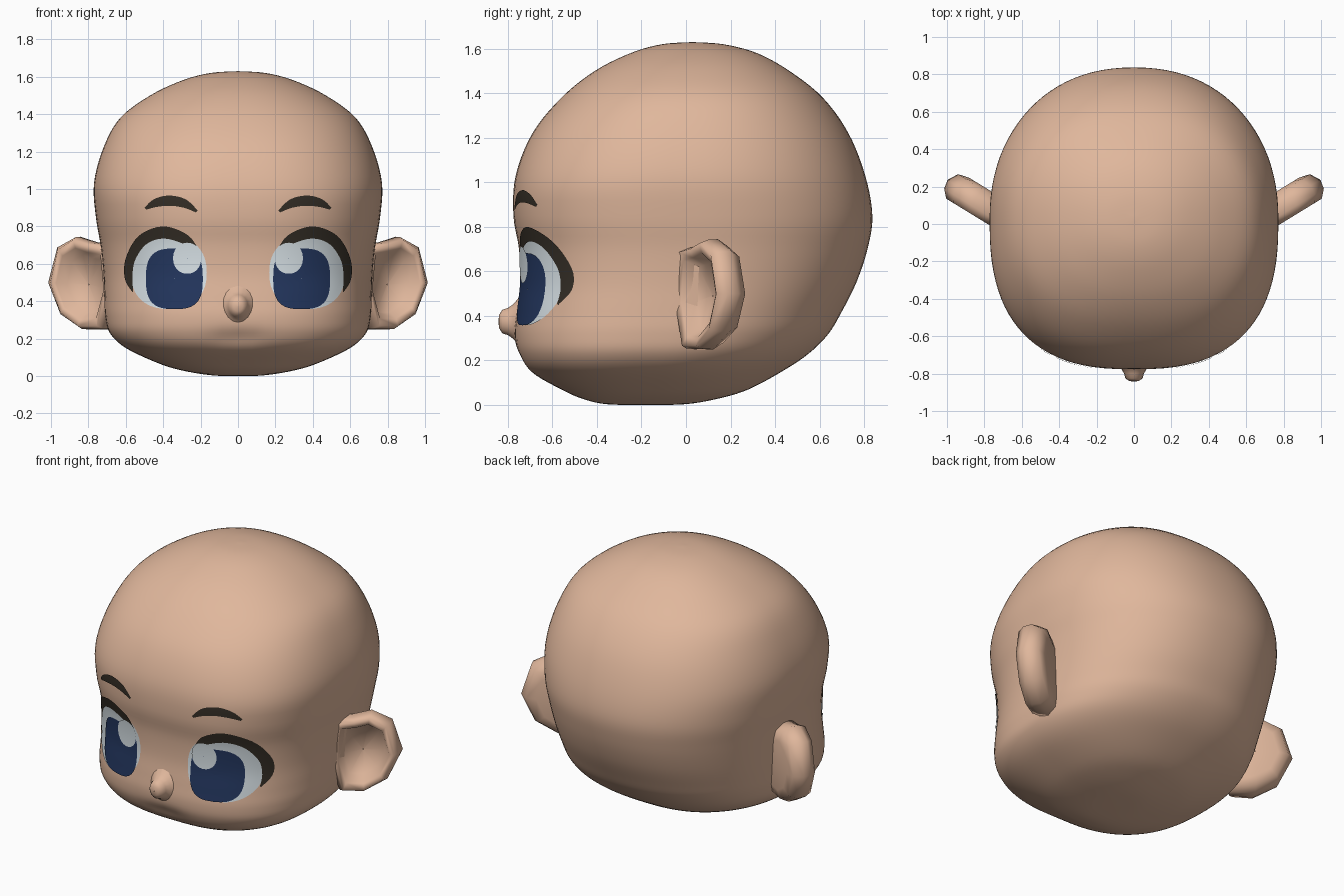
import bpy, bmesh, math
from mathutils import Vector

if "Cube" in bpy.data.objects:
    bpy.data.objects.remove(bpy.data.objects["Cube"])


def material(name, rgb):
    m = bpy.data.materials.new(name)
    lin = [((c / 255 + 0.055) / 1.055) ** 2.4 for c in rgb]
    m.diffuse_color = (*lin, 1)
    m.use_nodes = True
    m.node_tree.nodes["Principled BSDF"].inputs["Base Color"].default_value = m.diffuse_color
    return m


SKIN = material("skin", (224, 183, 156))
WHITE = material("eye white", (222, 232, 237))
NAVY = material("iris navy", (35, 54, 94))
DARK = material("lash dark", (52, 46, 38))


def make(name, verts, faces, mat, front=False):
    me = bpy.data.meshes.new(name)
    me.from_pydata(verts, [], faces)
    bm = bmesh.new()
    bm.from_mesh(me)
    bmesh.ops.recalc_face_normals(bm, faces=bm.faces)
    bm.normal_update()
    if front and sum(f.normal.y for f in bm.faces) > 0:
        bmesh.ops.reverse_faces(bm, faces=bm.faces)
    for f in bm.faces:
        f.smooth = True
    bm.to_mesh(me)
    bm.free()
    me.materials.append(mat)
    ob = bpy.data.objects.new(name, me)
    bpy.context.collection.objects.link(ob)
    return ob


def spline(pts, t):
    """Catmull-Rom through pts, t from 0 to len - 1."""
    i = min(int(t), len(pts) - 2)
    u = t - i
    a, b, c, d = [pts[max(0, min(len(pts) - 1, i + k))] for k in (-1, 0, 1, 2)]
    return [0.5 * (2 * q + (r - p) * u + (2 * p - 5 * q + 4 * r - s) * u * u
                   + (3 * q - p - 3 * r + s) * u ** 3) for p, q, r, s in zip(a, b, c, d)]


def stitch(rows, n, closed=True):
    return [(r * n + i, r * n + (i + 1) % n, (r + 1) * n + (i + 1) % n, (r + 1) * n + i)
            for r in range(rows - 1) for i in range(n if closed else n - 1)]


# Head profile: height, half width, front y, back y
PROFILE = [
    (0.0, 0.0, -0.18, -0.18), (0.004, 0.14, -0.36, 0.0), (0.03, 0.30, -0.47, 0.15),
    (0.07, 0.43, -0.56, 0.28), (0.15, 0.60, -0.70, 0.43), (0.23, 0.685, -0.755, 0.55),
    (0.32, 0.71, -0.77, 0.64), (0.42, 0.715, -0.76, 0.70), (0.55, 0.72, -0.745, 0.765),
    (0.70, 0.735, -0.75, 0.815), (0.85, 0.76, -0.775, 0.837), (1.03, 0.77, -0.765, 0.805),
    (1.22, 0.72, -0.69, 0.73), (1.38, 0.63, -0.56, 0.615), (1.50, 0.47, -0.41, 0.465),
    (1.58, 0.30, -0.25, 0.32), (1.62, 0.15, -0.11, 0.17), (1.63, 0.0, 0.03, 0.03)]


def front_power(z):
    return 2.6 - 0.45 * max(0, min(1, (z - 0.95) / 0.6))


def dent(x, z):
    """Shallow crease under the nose, between the cheeks."""
    return 0.02 * math.exp(-(x / 0.12) ** 2 - ((z - 0.2) / 0.05) ** 2)


def face_y(x, z):
    """Front surface of the head at x, z."""
    lo, hi = 0.0, len(PROFILE) - 1.0
    for _ in range(40):
        mid = (lo + hi) / 2
        if spline(PROFILE, mid)[0] < z:
            lo = mid
        else:
            hi = mid
    z, w, f, b = spline(PROFILE, lo)
    n = front_power(z)
    u = min(1, abs(x) / w)
    c = (f + b) / 2
    return c + (f - c) * (1 - u ** n) ** (1 / n) + dent(x, z)


# Head: lofted rounded sections
SIDES, SUB = 96, 5
verts, count = [], (len(PROFILE) - 1) * SUB + 1
for k in range(count):
    z, w, f, b = spline(PROFILE, k / SUB)
    w, c = max(w, 0), (f + b) / 2
    for i in range(SIDES):
        a = 2 * math.pi * i / SIDES
        ca, sa = math.cos(a), math.sin(a)
        n = front_power(z) if sa < 0 else 2.2
        x = w * math.copysign(abs(ca) ** (2 / n), ca)
        y = c + (b - c) * math.copysign(abs(sa) ** (2 / n), sa)
        verts.append((x, y + (dent(x, z) if sa < 0 else 0), max(z, 0)))
head = make("head", verts, stitch(count, SIDES), SKIN)
bm = bmesh.new()
bm.from_mesh(head.data)
bmesh.ops.remove_doubles(bm, verts=bm.verts, dist=0.0005)
bm.to_mesh(head.data)
bm.free()

# Nose: small flared knob
verts = []
for r, y in [(0.10, -0.745), (0.068, -0.775), (0.053, -0.80), (0.046, -0.825), (0.025, -0.84), (0.001, -0.842)]:
    for i in range(16):
        a = 2 * math.pi * i / 16
        verts.append((r * math.cos(a), y, 0.375 + 1.15 * r * math.sin(a)))
make("nose", verts, stitch(6, 16), SKIN)

# Ears: angled cups; outline as distance outward and height
EAR = [(-0.06, 0.70), (0.06, 0.715), (0.17, 0.745), (0.29, 0.69), (0.35, 0.50),
       (0.27, 0.33), (0.13, 0.25), (-0.02, 0.25), (-0.09, 0.45)]
# Rings: scale outward, scale in height, offset toward the front
RINGS = [(0.01, 0.01, -0.11), (0.6, 0.65, -0.11), (0.86, 0.88, -0.095), (1, 1, -0.04), (0.96, 0.99, 0.01),
         (0.80, 0.93, 0.05), (0.68, 0.76, 0.035), (0.55, 0.62, -0.03), (0.01, 0.01, -0.045)]
for side, label in ((1, "right"), (-1, "left")):
    verts = []
    for ks, kz, t in RINGS:
        for s, z in EAR:
            s = 0.12 + (s - 0.12) * ks
            verts.append((side * (0.72 + 0.85 * s + 0.52 * t), 0.02 + 0.52 * s - 0.85 * t, 0.49 + (z - 0.49) * kz))
    make("ear_" + label, verts, stitch(len(RINGS), len(EAR)), SKIN)


def disc(name, side, cx, cz, rx, rz, power, lift, mat):
    """Rounded plate laid on the face."""
    verts, n, rings = [], 40, 8
    for k in range(rings + 1):
        for i in range(n):
            a = 2 * math.pi * i / n
            q = max(k / rings, 0.01)
            ca, sa = math.cos(a), math.sin(a)
            x = cx + q * rx * math.copysign(abs(ca) ** (2 / power), ca)
            z = cz + q * rz * math.copysign(abs(sa) ** (2 / power), sa)
            verts.append((side * x, face_y(x, z) - lift, z))
    make(name, verts, stitch(rings + 1, n), mat, True)


def band(name, side, upper, lower, lift, mat):
    """Crescent plate between two curves, laid on the face."""
    verts, n, rows = [], 33, 5
    for r in range(rows):
        for i in range(n):
            t = i / (n - 1) * (len(upper) - 1)
            p, q = Vector(spline(upper, t)), Vector(spline(lower, t))
            x, z = p.lerp(q, r / (rows - 1))
            verts.append((side * x, face_y(x, z) - lift, z))
    make(name, verts, stitch(rows, n, False), mat, True)


LASH_TOP = [(0.21, 0.675), (0.27, 0.755), (0.40, 0.80), (0.53, 0.75), (0.60, 0.63), (0.605, 0.52), (0.565, 0.45)]
LASH_LOW = [(0.235, 0.665), (0.30, 0.71), (0.40, 0.735), (0.49, 0.705), (0.55, 0.62), (0.565, 0.53), (0.56, 0.455)]
BROW_TOP = [(0.215, 0.885), (0.28, 0.945), (0.37, 0.965), (0.45, 0.945), (0.50, 0.90)]
BROW_LOW = [(0.225, 0.875), (0.29, 0.90), (0.36, 0.91), (0.43, 0.905), (0.49, 0.89)]

# Eyes and brows
for side, label in ((1, "right"), (-1, "left")):
    disc("eye_white_" + label, side, 0.37, 0.553, 0.203, 0.195, 2.3, 0.005, WHITE)
    band("eyelash_" + label, side, LASH_TOP, LASH_LOW, 0.008, DARK)
    disc("iris_" + label, side, 0.34, 0.52, 0.152, 0.162, 2.9, 0.009, NAVY)
    disc("highlight_" + label, side, 0.272, 0.63, 0.075, 0.083, 2.1, 0.012, WHITE)
    band("eyebrow_" + label, side, BROW_TOP, BROW_LOW, 0.006, DARK)
